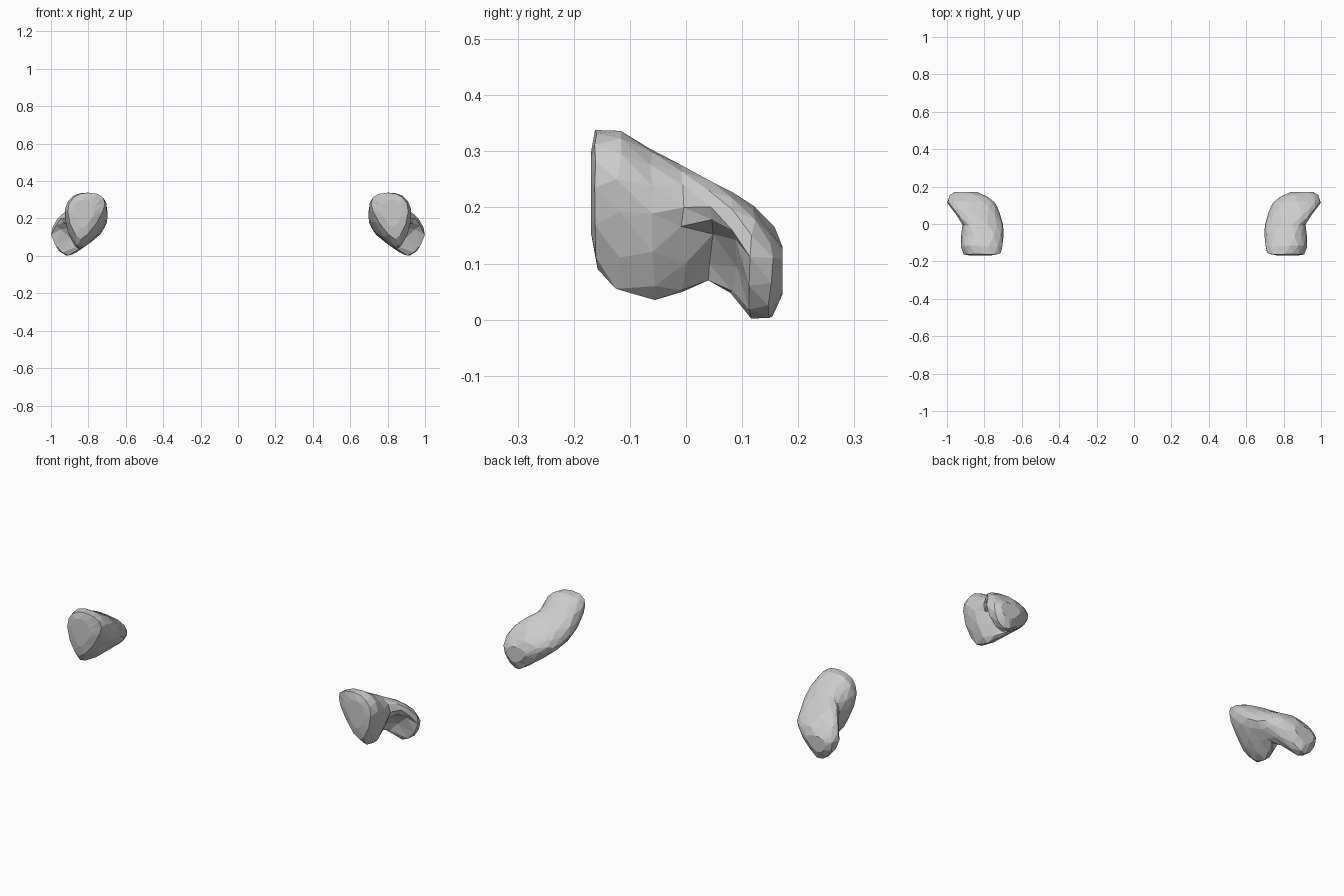
import bpy, bmesh, math, random

if "Cube" in bpy.data.objects:
    bpy.data.objects.remove(bpy.data.objects["Cube"])

# Cross-sections along y: y, left x/z, right x/z, top x/z, bottom x/z,
# and hollowness of the outer lower quarter (1 round, 2 straight, 3 concave)
SECTIONS = [
    (-0.169, .765, .24, .875, .25, .82, .30, .83, .15, 1.2),
    (-0.158, .715, .26, .910, .26, .80, .338, .84, .09, 1.3),
    (-0.120, .704, .24, .925, .25, .81, .337, .85, .047, 1.5),
    (-0.060, .700, .20, .925, .21, .81, .305, .85, .035, 1.4),
    (-0.005, .700, .18, .917, .20, .82, .274, .845, .046, 1.8),
    (0.045, .712, .16, .945, .18, .84, .247, .81, .070, 3.2),
    (0.085, .730, .14, .975, .16, .86, .225, .85, .045, 2.3),
    (0.118, .748, .13, 1.00, .13, .87, .202, .905, .002, 1.3),
    (0.152, .785, .12, .985, .11, .89, .165, .905, .001, 1.1),
    (0.172, .840, .10, .955, .10, .90, .13, .91, .045, 1.0),
]
SIDES = 14


def section_point(s, a):
    y, xl, zl, xr, zr, xt, zt, xb, zb, hollow = s
    c, n = math.cos(a), math.sin(a)
    side = (xr, zr) if c >= 0 else (xl, zl)
    pole = (xt, zt) if n >= 0 else (xb, zb)
    # shared centre of each section
    cx, cz = (xt + xb) / 2, (zl + zr) / 2
    e = 0.85 if n >= 0 else (hollow if c >= 0 else 1.45)
    u, v = abs(c) ** e, abs(n) ** e
    return (cx + u * (side[0] - cx) + v * (pole[0] - cx), y,
            cz + u * (side[1] - cz) + v * (pole[1] - cz))


def build_lobe(name, sign):
    rng = random.Random(4)
    bm = bmesh.new()
    rings = []
    for i, s in enumerate(SECTIONS):
        ring = []
        for k in range(SIDES):
            x, y, z = section_point(s, 2 * math.pi * (k + 0.5 * (i % 2)) / SIDES)
            # small irregularity for the faceted organic surface
            y += rng.uniform(-.006, .006) if 0 < i < len(SECTIONS) - 1 else 0
            ring.append(bm.verts.new((x * sign, y, max(z, 0))))
        rings.append(ring)
    for i, (a, b) in enumerate(zip(rings, rings[1:])):
        for k in range(SIDES):
            m = (k + 1) % SIDES
            if i % 2 == 0:
                bm.faces.new((a[k], a[m], b[k]))
                bm.faces.new((a[m], b[m], b[k]))
            else:
                bm.faces.new((a[k], a[m], b[m]))
                bm.faces.new((a[k], b[m], b[k]))
    # rounded end caps
    bm.faces.new(rings[0])
    bm.faces.new(rings[-1])
    bmesh.ops.recalc_face_normals(bm, faces=bm.faces)
    mesh = bpy.data.meshes.new(name)
    bm.to_mesh(mesh)
    bm.free()
    obj = bpy.data.objects.new(name, mesh)
    bpy.context.collection.objects.link(obj)


# Mirrored pair of bean-shaped lobes
build_lobe("right_lobe", 1)
build_lobe("left_lobe", -1)
